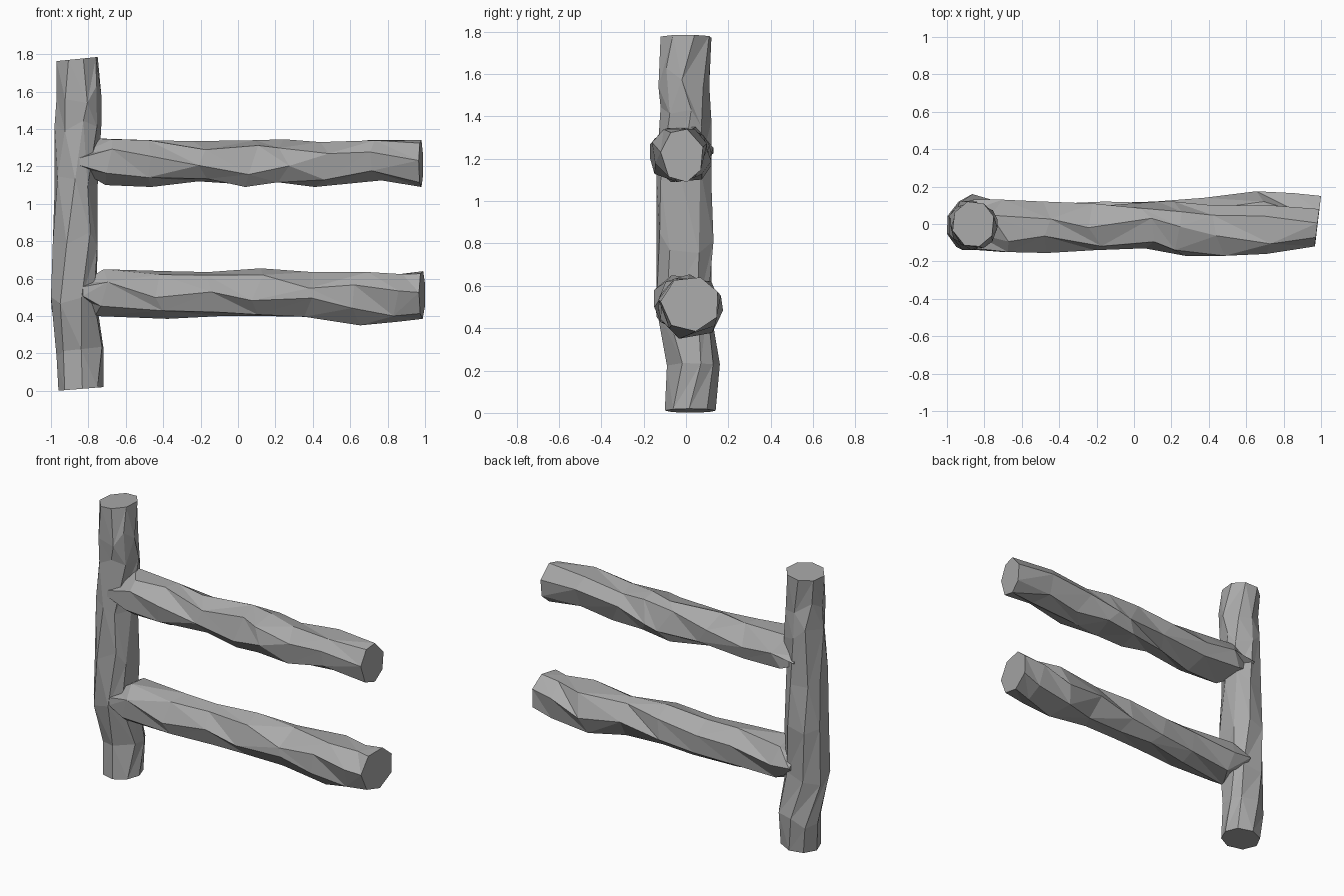
import bpy, bmesh, math, random

cube = bpy.data.objects.get("Cube")
if cube:
    bpy.data.objects.remove(cube, do_unlink=True)

GREY = (0.4, 0.4, 0.4, 1)
wood = bpy.data.materials.new("weathered grey wood")
wood.use_nodes = True
wood.diffuse_color = GREY
bsdf = wood.node_tree.nodes["Principled BSDF"]
bsdf.inputs["Base Color"].default_value = GREY


def fit(values, low, high):
    """Stretch values so that they run exactly from low to high."""
    a, b = min(values), max(values)
    return [low + (v - a) / (b - a) * (high - low) for v in values]


def rough_log(name, stations, place, sides, seed, tilt=(0, 0)):
    """Skin uneven rings; each station is (along, u low, u high, v low, v high).
    tilt slants the first and last ring along u."""
    rng = random.Random(seed)
    bm = bmesh.new()
    rings = []
    last = len(stations) - 1
    for i, (along, u0, u1, v0, v1) in enumerate(stations):
        end = i in (0, last)
        wobble = 0.1 if end else 0.28
        angles = [math.tau * (k + rng.uniform(-wobble, wobble)) / sides
                  + 0.16 * i for k in range(sides)]
        us = fit([math.cos(a) for a in angles], u0, u1)
        vs = fit([math.sin(a) for a in angles], v0, v1)
        slant = tilt[0] if i == 0 else tilt[1] if i == last else 0
        ring = []
        for u, v in zip(us, vs):
            shift = slant * (u - u1) if end else rng.uniform(-0.05, 0.05)
            ring.append(bm.verts.new(place(along + shift, u, v)))
        rings.append(ring)
    # Irregular triangular facets between rings
    for a, b in zip(rings, rings[1:]):
        for k in range(sides):
            n = (k + 1) % sides
            if rng.random() < 0.5:
                bm.faces.new((a[k], a[n], b[n]))
                bm.faces.new((a[k], b[n], b[k]))
            else:
                bm.faces.new((a[k], a[n], b[k]))
                bm.faces.new((a[n], b[n], b[k]))
    # Sawn ends
    bm.faces.new(rings[0][::-1])
    bm.faces.new(rings[-1])
    bmesh.ops.recalc_face_normals(bm, faces=bm.faces)
    mesh = bpy.data.meshes.new(name)
    bm.to_mesh(mesh)
    bm.free()
    mesh.materials.append(wood)
    obj = bpy.data.objects.new(name, mesh)
    bpy.context.collection.objects.link(obj)
    return obj


# Upright post: along z, u is x, v is y
rough_log("post", [
    (0.02, -0.96, -0.72, -0.10, 0.14),
    (0.20, -0.97, -0.72, -0.09, 0.16),
    (0.46, -1.00, -0.76, -0.14, 0.12),
    (0.80, -0.99, -0.75, -0.14, 0.13),
    (1.12, -0.98, -0.75, -0.14, 0.12),
    (1.40, -0.98, -0.73, -0.12, 0.12),
    (1.58, -0.97, -0.73, -0.13, 0.11),
    (1.785, -0.97, -0.75, -0.12, 0.12),
], lambda t, u, v: (u, v, t), 8, 4, tilt=(0.08, 0.1))


def along_x(t, u, v):
    return (min(t, 1.0), u, v)


# Rails: along x, u is y, v is z; the inner end tapers into the post
rough_log("upper_rail", [
    (-0.86, -0.13, 0.13, 1.19, 1.26),
    (-0.72, -0.15, 0.13, 1.10, 1.35),
    (-0.48, -0.155, 0.12, 1.09, 1.34),
    (-0.20, -0.14, 0.11, 1.12, 1.335),
    (0.08, -0.13, 0.12, 1.09, 1.34),
    (0.25, -0.17, 0.12, 1.115, 1.345),
    (0.45, -0.17, 0.10, 1.09, 1.33),
    (0.72, -0.16, 0.10, 1.125, 1.34),
    (0.99, -0.12, 0.08, 1.09, 1.34),
], along_x, 7, 11, tilt=(0, 0.12))

rough_log("lower_rail", [
    (-0.83, -0.14, 0.13, 0.48, 0.58),
    (-0.72, -0.15, 0.13, 0.40, 0.65),
    (-0.40, -0.15, 0.11, 0.385, 0.64),
    (-0.12, -0.13, 0.12, 0.40, 0.635),
    (0.10, -0.13, 0.12, 0.40, 0.655),
    (0.35, -0.13, 0.14, 0.395, 0.635),
    (0.65, -0.12, 0.175, 0.35, 0.635),
    (0.84, -0.13, 0.165, 0.37, 0.625),
    (1.00, -0.12, 0.15, 0.385, 0.64),
], along_x, 7, 23, tilt=(0, 0.12))
